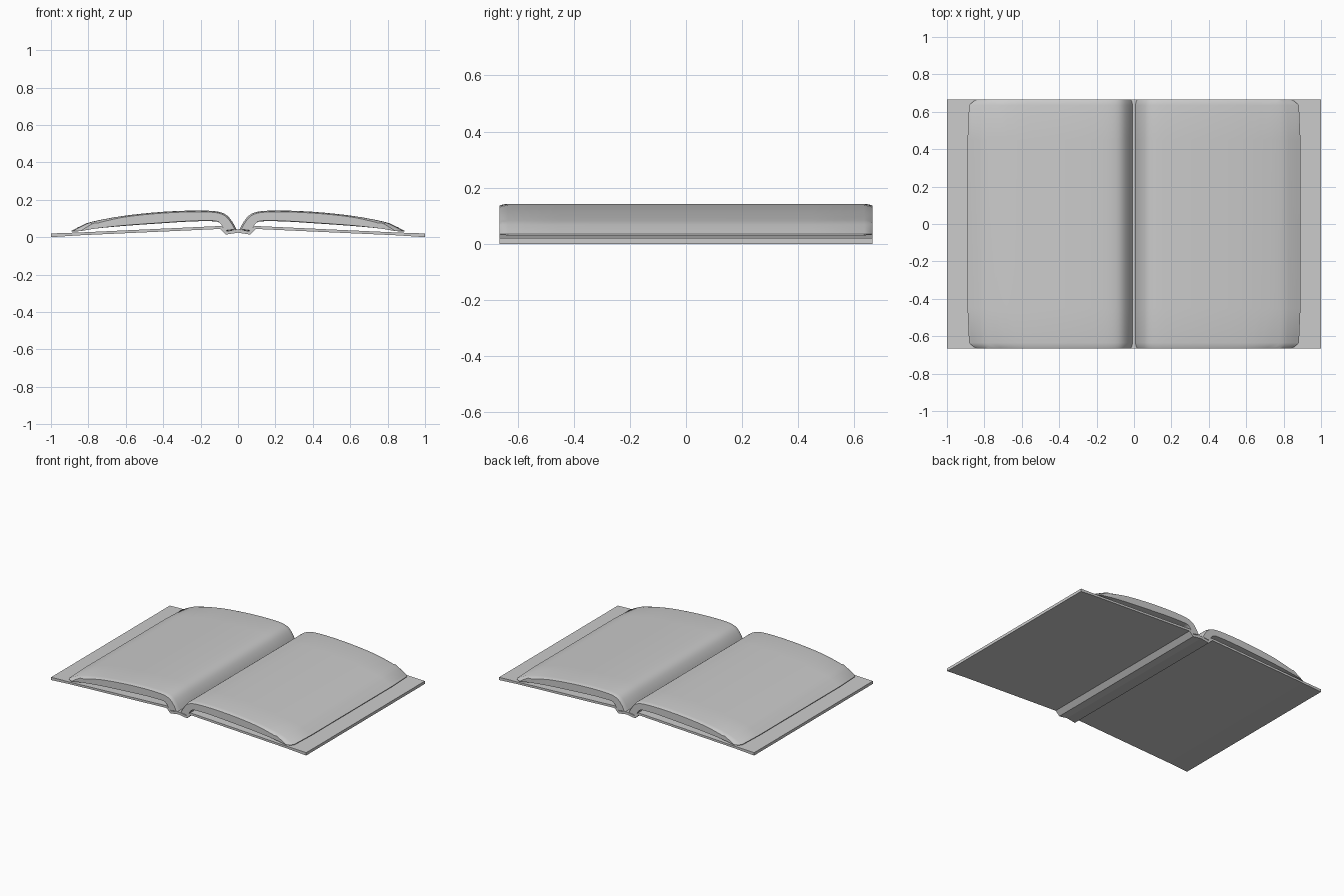
import bpy, bmesh
from mathutils import Vector

if "Cube" in bpy.data.objects:
    bpy.data.objects.remove(bpy.data.objects["Cube"])

HALF = 0.665  # half depth of the book


def loft(name, sections, smooth):
    """Skin a list of closed rings and cap both ends."""
    bm = bmesh.new()
    rings = [[bm.verts.new(p) for p in ring] for ring in sections]
    n = len(rings[0])
    for a, b in zip(rings, rings[1:]):
        for i in range(n):
            j = (i + 1) % n
            bm.faces.new((a[i], a[j], b[j], b[i]))
    bm.faces.new(rings[0])
    bm.faces.new(rings[-1][::-1])
    bmesh.ops.recalc_face_normals(bm, faces=bm.faces[:])
    me = bpy.data.meshes.new(name)
    bm.to_mesh(me)
    bm.free()
    ob = bpy.data.objects.new(name, me)
    bpy.context.collection.objects.link(ob)
    if smooth:
        bpy.ops.object.select_all(action='DESELECT')
        bpy.context.view_layer.objects.active = ob
        ob.select_set(True)
        bpy.ops.object.shade_smooth_by_angle(angle=0.6)
    return ob


def spline(pts, steps=3):
    """Catmull-Rom curve through an open row of points."""
    p = [Vector(q) for q in pts]
    p = [p[0] * 2 - p[1]] + p + [p[-1] * 2 - p[-2]]
    out = []
    for a, b, c, d in zip(p, p[1:], p[2:], p[3:]):
        for k in range(steps):
            t = k / steps
            out.append(0.5 * (2 * b + (c - a) * t + (2 * a - 5 * b + 4 * c - d) * t**2
                              + (3 * b - a - 3 * c + d) * t**3))
    return out + [p[-2]]


# cover: boards and sunken spine as one folded sheet
top = [(1, 0.02), (0.85, 0.025), (0.09, 0.06), (0.06, 0.032)]
low = [(1, 0.0), (0.85, 0.01), (0.095, 0.044), (0.065, 0.014)]
outline = (top + [(0, 0.042)] + [(-x, z) for x, z in top[::-1]]
           + [(-x, z) for x, z in low] + [(0, 0.024)] + low[::-1])
loft("cover", [[(x, y, z) for x, z in outline] for y in (-HALF, HALF)], False)

# page blocks: curved cross-section with softened ends
upper = spline([(0.008, 0.042), (0.03, 0.082), (0.06, 0.117), (0.1, 0.135), (0.17, 0.142),
                (0.3, 0.141), (0.45, 0.132), (0.62, 0.113), (0.78, 0.083), (0.84, 0.06), (0.89, 0.034)])
lower = spline([(0.89, 0.03), (0.78, 0.045), (0.6, 0.061), (0.4, 0.075), (0.25, 0.084),
                (0.13, 0.085), (0.095, 0.074), (0.075, 0.046), (0.06, 0.034), (0.012, 0.04)])
profile = upper + lower

# distance along y, inward pull of the rim, shortening of the outer edge
ends = [(HALF, 0.007, 0.05), (0.655, 0.003, 0.03), (0.635, 0.0, 0.008), (0.45, 0.0, 0.0)]
stations = [(-y, r, s) for y, r, s in ends] + ends[::-1]


def page_ring(side, y, pull, short):
    ring = []
    for i, p in enumerate(profile):
        z = p.y - pull if i < len(upper) and p.x < 0.8 else p.y
        if i >= len(upper):
            z += pull * 0.4
        x = p.x - short * max(0, (p.x - 0.6) / 0.29) + pull * max(0, 1 - p.x / 0.15)
        ring.append((side * x, y, z))
    return ring


for name, side in (("left_pages", -1), ("right_pages", 1)):
    loft(name, [page_ring(side, *s) for s in stations], True)
